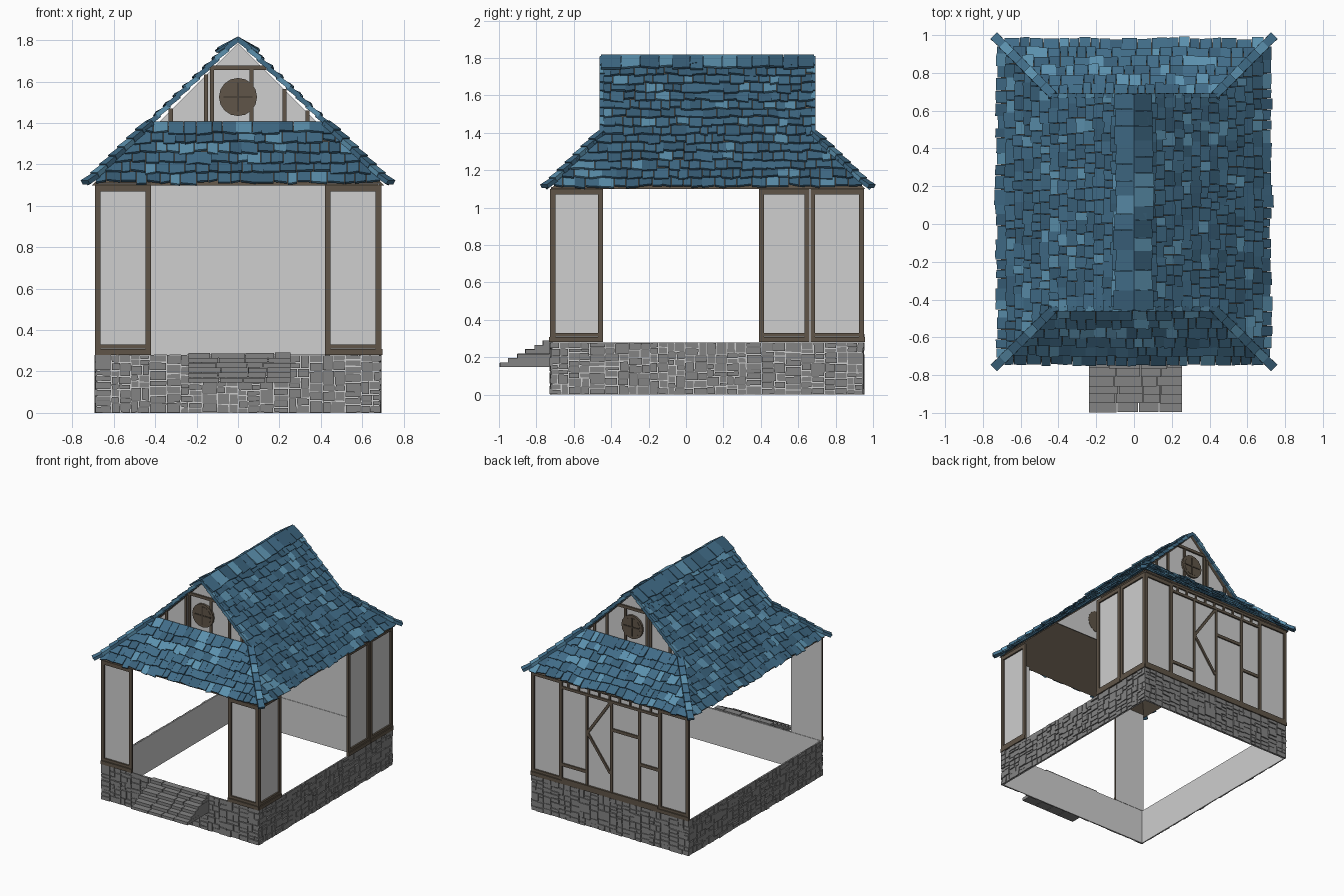
import bpy, bmesh, math, random
from mathutils import Vector as V

if "Cube" in bpy.data.objects:
    bpy.data.objects.remove(bpy.data.objects["Cube"])

random.seed(7)
R = random.uniform


def material(name, r, g, b):
    m = bpy.data.materials.new(name)
    m.diffuse_color = (r, g, b, 1)
    m.use_nodes = True
    m.node_tree.nodes["Principled BSDF"].inputs["Base Color"].default_value = m.diffuse_color
    return m


PLASTER = material("plaster", 0.62, 0.62, 0.62)
STONE = material("grey stone", 0.23, 0.23, 0.23)
TIMBER = material("brown timber", 0.115, 0.09, 0.065)
DARK = material("dark timber", 0.07, 0.055, 0.04)
BLUES = [material("mid blue tile", 0.052, 0.15, 0.245),
         material("deep blue tile", 0.04, 0.115, 0.19),
         material("light blue tile", 0.105, 0.28, 0.42)]


def finish(name, bm, mats):
    bmesh.ops.recalc_face_normals(bm, faces=bm.faces)
    me = bpy.data.meshes.new(name)
    bm.to_mesh(me)
    bm.free()
    for m in mats:
        me.materials.append(m)
    ob = bpy.data.objects.new(name, me)
    bpy.context.collection.objects.link(ob)


def solid(bm, bottom, top, mat=0):
    """Closed prism between two matching outlines."""
    a = [bm.verts.new(p) for p in bottom]
    b = [bm.verts.new(p) for p in top]
    n = len(a)
    faces = [bm.faces.new(a[::-1]), bm.faces.new(b)]
    faces += [bm.faces.new((a[i], a[(i + 1) % n], b[(i + 1) % n], b[i])) for i in range(n)]
    for f in faces:
        f.material_index = mat


# wall frames: (along, height, outward) -> world
FRONT = lambda s, z, d: (s, -0.715 - d, z)
BACK = lambda s, z, d: (s, 0.94 + d, z)
RIGHT = lambda s, z, d: (0.68 + d, s, z)
LEFT = lambda s, z, d: (-0.68 - d, s, z)
GABLE_F = lambda s, z, d: (s, -0.425 - d, z)
GABLE_B = lambda s, z, d: (s, 0.66 + d, z)


def plate(bm, F, poly, d0, d1, mat=0):
    solid(bm, [F(s, z, d0) for s, z in poly], [F(s, z, d1) for s, z in poly], mat)


def bar(bm, F, s0, s1, z0, z1, d0=-0.002, d1=0.012, mat=0):
    plate(bm, F, [(s0, z0), (s1, z0), (s1, z1), (s0, z1)], d0, d1, mat)


def beam(bm, F, p, q, w, d1=0.01):
    dx, dz = q[0] - p[0], q[1] - p[1]
    k = w / 2 / math.hypot(dx, dz)
    ox, oz = -dz * k, dx * k
    plate(bm, F, [(p[0] + ox, p[1] + oz), (q[0] + ox, q[1] + oz),
                  (q[0] - ox, q[1] - oz), (p[0] - ox, p[1] - oz)], -0.002, d1)


# stone base: thin backing with irregular masonry by random splitting
def masonry(bm, F, s0, s1, z0, z1):
    w, h = s1 - s0, z1 - z0
    if w > 0.13 or (w > 0.085 and w > 1.4 * h):
        m = s0 + w * R(0.36, 0.64)
        masonry(bm, F, s0, m, z0, z1)
        masonry(bm, F, m, s1, z0, z1)
    elif h > 0.075 or (h > 0.05 and random.random() < 0.6):
        m = z0 + h * R(0.36, 0.64)
        masonry(bm, F, s0, s1, z0, m)
        masonry(bm, F, s0, s1, m, z1)
    else:
        j = lambda: R(0.0005, 0.004)
        plate(bm, F, [(s0 + j(), z0 + j()), (s1 - j(), z0 + j()),
                      (s1 - j(), z1 - j()), (s0 + j(), z1 - j())], 0, R(0.006, 0.014))


stones, backing = bmesh.new(), bmesh.new()
for F, a, b in ((FRONT, -0.69, 0.69), (BACK, -0.69, 0.69), (RIGHT, -0.725, 0.95), (LEFT, -0.725, 0.95)):
    n = 8
    for i in range(n):
        masonry(stones, F, a + (b - a) * i / n, a + (b - a) * (i + 1) / n, 0, 0.28)
    bar(backing, F, a + 0.01, b - 0.01, 0, 0.278, -0.004, 0.001)
finish("base_stones", stones, [STONE])
finish("base_backing", backing, [PLASTER])

# front steps, each course laid from separate bricks
steps = bmesh.new()
N = 6
for i in range(N):
    cuts = [-0.24, R(-0.14, -0.08), R(0.0, 0.05), R(0.12, 0.18), 0.255]
    z0 = 0.147 + i * 0.0238
    y0 = -0.997 + i * 0.0465
    for a, b in zip(cuts, cuts[1:]):
        y, t = y0 + R(-0.003, 0.004), z0 + 0.023 + R(-0.002, 0.002)
        foot = [(a + 0.002, y), (b - 0.002, y), (b - 0.002, -0.715), (a + 0.002, -0.715)]
        solid(steps, [(p, q, z0) for p, q in foot], [(p, q, t) for p, q in foot])
finish("front_steps", steps, [STONE])

# plaster wall panels with timber frames (left side stays open)
walls, frames = bmesh.new(), bmesh.new()
PANELS = [(FRONT, -0.69, -0.42), (FRONT, 0.42, 0.69), (BACK, -0.69, -0.42), (BACK, 0.42, 0.69),
          (RIGHT, -0.725, -0.445), (RIGHT, 0.39, 0.66), (RIGHT, 0.665, 0.95)]
for F, a, b in PANELS:
    bar(walls, F, a + 0.003, b - 0.003, 0.28, 1.11, -0.004, 0)
    for s in (a, b - 0.026):
        bar(frames, F, s, s + 0.026, 0.28, 1.10)
    bar(frames, F, a, b, 1.07, 1.10)
    bar(frames, F, a, b, 0.31, 0.33)
    bar(frames, F, a, b, 0.28, 0.308, -0.002, 0.017)
bar(walls, BACK, -0.42, 0.42, 0.28, 1.11, -0.004, 0)
# back half timbering
bar(frames, BACK, -0.42, 0.42, 0.28, 0.325, -0.002, 0.015)
bar(frames, BACK, -0.42, 0.42, 1.03, 1.05)
bar(frames, BACK, -0.42, 0.42, 1.085, 1.105)
for i in range(9):
    bar(frames, BACK, -0.36 + i * 0.09, -0.345 + i * 0.09, 1.05, 1.085, -0.002, 0.01)
for s in (-0.255, -0.01, 0.205):
    bar(frames, BACK, s - 0.01, s + 0.01, 0.32, 1.03, -0.002, 0.01)
for s0, s1, z in ((-0.255, -0.01, 0.82), (-0.42, -0.255, 0.61), (0.205, 0.42, 0.43)):
    bar(frames, BACK, s0, s1, z - 0.012, z + 0.012, -0.002, 0.01)
beam(frames, BACK, (0.0, 1.03), (0.2, 0.74), 0.02)
beam(frames, BACK, (0.2, 0.74), (0.0, 0.47), 0.02)

# gables with studs and round windows
windows = bmesh.new()
for F in (GABLE_F, GABLE_B):
    plate(walls, F, [(-0.41, 1.375), (0.41, 1.375), (0.0, 1.785)], -0.004, 0)
    bar(frames, F, -0.135, 0.135, 1.655, 1.677)
    for s, top in ((-0.325, 1.47), (-0.155, 1.635), (-0.125, 1.66), (0.065, 1.66), (0.225, 1.565), (0.335, 1.46)):
        bar(frames, F, s - 0.01, s + 0.01, 1.38, top, -0.002, 0.009)
    ring = lambda r: [(r * math.cos(i * math.pi / 8), 1.525 + r * math.sin(i * math.pi / 8)) for i in range(16)]
    plate(windows, F, ring(0.092), -0.006, 0.016)
    plate(windows, F, ring(0.072), 0.01, 0.018)
    bar(windows, F, -0.005, 0.005, 1.455, 1.595, 0.016, 0.022, 1)
    bar(windows, F, -0.07, 0.07, 1.52, 1.53, 0.016, 0.022, 1)
finish("plaster_walls", walls, [PLASTER])
finish("timber_frames", frames, [TIMBER])
finish("gable_windows", windows, [TIMBER, DARK])


# roof: each slope is a brown lining covered in rows of loose tiles
def shade():
    return random.choices((0, 1, 2), (0.58, 0.27, 0.15))[0]


def slope(bm, A0, A1, B0, B1, rows, wmin=0.04, wmax=0.085):
    A0, A1, B0, B1 = map(V, (A0, A1, B0, B1))
    u = (A1 - A0).normalized()
    up = (B0 - A0) - u * (B0 - A0).dot(u)
    length = up.length
    up.normalize()
    n = u.cross(up)
    if n.z < 0:
        n = -n
    for r in range(rows):
        t = (r + 0.4) / rows
        s, end = (A0.lerp(B0, t) - A0).dot(u), (A1.lerp(B1, t) - A0).dot(u)
        while s < end - 0.005:
            w = R(wmin, wmax)
            if end - s - w < wmin * 0.6:
                w = end - s
            v0 = length * r / rows + R(-0.014, 0.006)
            v1 = length * (r + 1) / rows + 0.012
            h, sk = R(0.012, 0.024), R(-0.005, 0.005)
            low = [A0 + u * (s + 0.001) + up * (v0 + sk) + n * (h + sk / 2),
                   A0 + u * (s + w - 0.001) + up * (v0 - sk) + n * (h - sk / 2),
                   A0 + u * (s + w - 0.001) + up * v1 + n * 0.002,
                   A0 + u * (s + 0.001) + up * v1 + n * 0.002]
            solid(bm, low, [p + n * 0.012 for p in low], shade())
            s += w


def caps(bm, P, Q, count, w, h, lift=0.0):
    """Run of overlapping cap tiles from P (low) to Q (high)."""
    P, Q = V(P), V(Q)
    d = (Q - P).normalized()
    side = d.cross(V((0, 0, 1))).normalized() * (w / 2)
    n = side.cross(d).normalized()
    for i in range(count):
        a, b = P.lerp(Q, i / count), P.lerp(Q, (i + 1.12) / count)
        a = a + n * (0.008 + (lift if i == 0 else 0))
        base = [a - side, a + side, b + side * 0.85, b - side * 0.85]
        solid(bm, base, [p + n * h for p in base], 2 if i % 3 == 1 else 0)


def lining(bm, *pts):
    bm.faces.new([bm.verts.new(V(p) - V((0, 0, 0.002))) for p in pts])


tiles, cap, under = bmesh.new(), bmesh.new(), bmesh.new()
YF, YB, GF, GB = -0.725, 0.96, -0.45, 0.68      # eave and gable lines
EZ, KZ, TZ = 1.10, 1.378, 1.787                 # eave, kink and ridge heights
for k in (-1, 1):
    e, m = 0.705 * k, 0.425 * k
    low = ((e, YF, EZ), (e, YB, EZ), (m, GF, KZ), (m, GB, KZ))
    high = ((m, GF, KZ), (m, GB, KZ), (0, GF, TZ), (0, GB, TZ))
    slope(tiles, *low, 6)
    slope(tiles, *high, 9)
    slope(cap, (0.08 * k, GF - 0.006, 1.732), (0.08 * k, GB + 0.006, 1.732),
          (0, GF - 0.006, 1.799), (0, GB + 0.006, 1.799), 1, 0.07, 0.11)
    for a, b, c, d in (low, high):
        lining(under, a, b, d, c)
    for y_eave, y_top, out in ((YF, GF, -1), (YB, GB, 1)):
        # hip caps and gable edge caps
        caps(cap, (0.727 * k, y_eave + 0.022 * out, EZ - 0.008), (m, y_top, KZ + 0.008), 7, 0.05, 0.024, 0.006)
        caps(cap, (m, y_top, KZ), (0, y_top, TZ), 9, 0.026, 0.024)
for y_eave, y_top in ((YF, GF + 0.015), (YB, GB - 0.01)):
    pts = ((-0.705, y_eave, EZ), (0.705, y_eave, EZ), (-0.425, y_top, KZ + 0.01), (0.425, y_top, KZ + 0.01))
    slope(tiles, *pts, 6)
    lining(under, pts[0], pts[1], pts[3], pts[2])
finish("roof_tiles", tiles, BLUES)
finish("roof_caps", cap, BLUES)
finish("roof_lining", under, [TIMBER])
